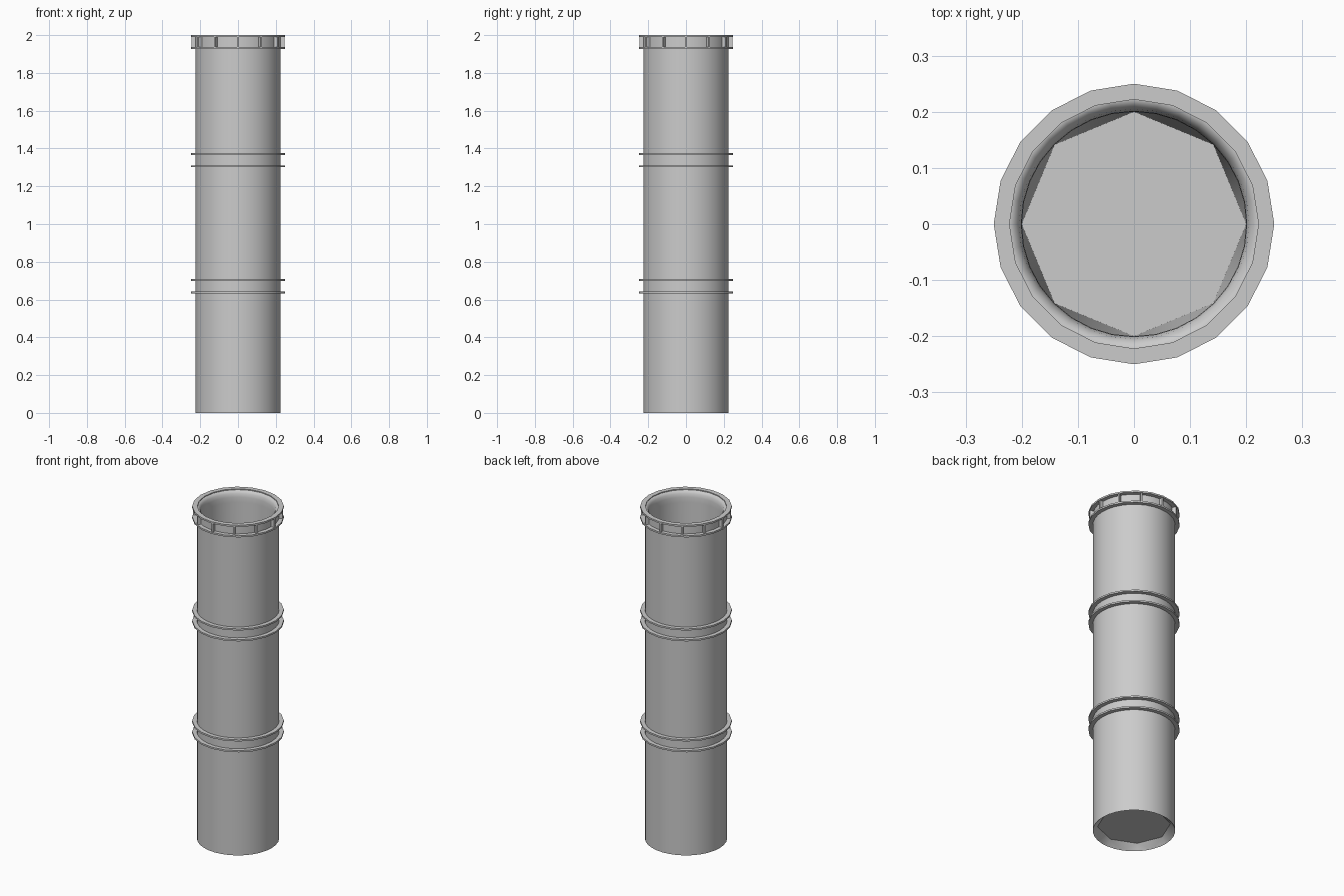
import bpy, bmesh
from math import sin, cos, pi, radians
from mathutils import Matrix

cube = bpy.data.objects.get("Cube")
if cube:
    bpy.data.objects.remove(cube)

grey = bpy.data.materials.new("mid grey")
grey.use_nodes = True
colour = (0.6, 0.6, 0.6, 1)
grey.diffuse_color = colour
grey.node_tree.nodes["Principled BSDF"].inputs["Base Color"].default_value = colour

SIDES = 32


def finish(bm, name, angle=40):
    bmesh.ops.recalc_face_normals(bm, faces=bm.faces)
    mesh = bpy.data.meshes.new(name)
    bm.to_mesh(mesh)
    bm.free()
    obj = bpy.data.objects.new(name, mesh)
    bpy.context.collection.objects.link(obj)
    mesh.materials.append(grey)
    bpy.ops.object.select_all(action='DESELECT')
    obj.select_set(True)
    bpy.context.view_layer.objects.active = obj
    bpy.ops.object.shade_smooth_by_angle(angle=radians(angle))
    return obj


def ring(bm, radius, z, sides):
    return [bm.verts.new((radius * cos(2 * pi * i / sides),
                          radius * sin(2 * pi * i / sides), z))
            for i in range(sides)]


def bridge(bm, a, b):
    n = len(a)
    for i in range(n):
        j = (i + 1) % n
        bm.faces.new((a[i], a[j], b[j], b[i]))


def fan(bm, octagon, circle):
    """Join a coarse ring to a finer one with triangles."""
    step = len(circle) // len(octagon)
    for i, v in enumerate(octagon):
        for k in range(step):
            a = i * step + k - step // 2
            bm.faces.new((v, circle[a % len(circle)],
                          circle[(a + 1) % len(circle)]))
        edge = circle[(i * step + step // 2) % len(circle)]
        bm.faces.new((v, edge, octagon[(i + 1) % len(octagon)]))


# Tube: outer wall, rounded mouth, inner wall narrowing to an eight-sided floor
bm = bmesh.new()
profile = [(0.225, 0), (0.225, 1.995), (0.22, 1.995), (0.212, 1.99),
           (0.205, 1.98), (0.201, 1.96), (0.2, 1.93)]
rings = [ring(bm, r, z, SIDES) for r, z in profile]
for lower, upper in zip(rings, rings[1:]):
    bridge(bm, lower, upper)
floor = ring(bm, 0.2, 0.04, 8)
fan(bm, floor, rings[-1])
bm.faces.new(floor)
underside = ring(bm, 0.2, 0.035, 8)
fan(bm, underside, rings[0])
bm.faces.new(underside)
finish(bm, "tube")


# Thin flanges in pairs at the two joints and at the mouth
def flange(name, z, inner=0.222, thick=0.01):
    bm = bmesh.new()
    loops = [ring(bm, r, h, 20) for r, h in
             ((inner, z), (0.25, z), (0.25, z + thick), (inner, z + thick))]
    for a, b in zip(loops, loops[1:] + loops[:1]):
        bridge(bm, a, b)
    finish(bm, name, 30)


for name, z in (("lower_joint_bottom", 0.633), ("lower_joint_top", 0.698),
                ("upper_joint_bottom", 1.301), ("upper_joint_top", 1.366),
                ("mouth_flange_bottom", 1.927), ("mouth_flange_top", 1.99)):
    flange(name + "_flange", z)

# Upright ribs between the mouth flanges
bm = bmesh.new()
for i in range(12):
    place = (Matrix.Rotation(i * pi / 6, 4, 'Z')
             @ Matrix.Translation((0.232, 0, 1.9635))
             @ Matrix.Diagonal((0.026, 0.01, 0.06, 1)))
    bmesh.ops.create_cube(bm, size=1, matrix=place)
finish(bm, "mouth_ribs", 30)
